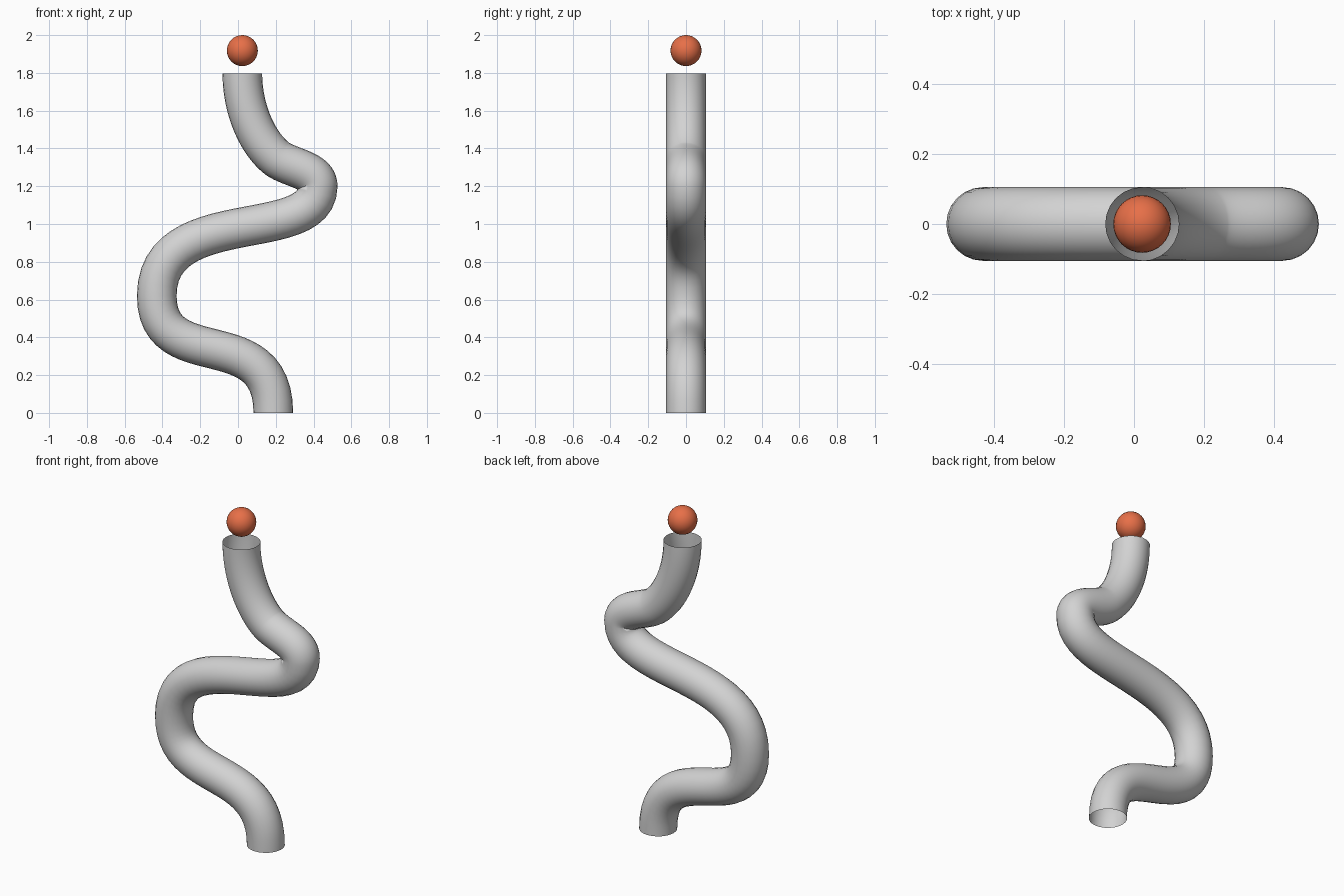
import bpy

if "Cube" in bpy.data.objects:
    bpy.data.objects.remove(bpy.data.objects["Cube"])


def material(name, rgb):
    m = bpy.data.materials.new(name)
    m.diffuse_color = (*rgb, 1)
    m.use_nodes = True
    m.node_tree.nodes["Principled BSDF"].inputs["Base Color"].default_value = m.diffuse_color
    return m


grey = material("light_grey", (0.65, 0.65, 0.65))
orange = material("burnt_orange", (0.8, 0.16, 0.065))

# Winding tube: (point, handle before, handle after) as x, z pairs
path = [
    ((0.187, 0.0), (0.187, -0.2), (0.187, 0.5)),
    ((-0.43, 0.62), (-0.43, 0.19), (-0.43, 1.12)),
    ((0.422, 1.2), (0.422, 0.88), (0.422, 1.289)),
    ((0.199, 1.353), (0.262, 1.298), (0.098, 1.438)),
    ((0.023, 1.798), (0.023, 1.613), (0.023, 1.95)),
]
curve = bpy.data.curves.new("tube", "CURVE")
curve.dimensions = "3D"
curve.resolution_u = 24
curve.bevel_depth = 0.105
curve.bevel_resolution = 10
curve.use_fill_caps = False          # both ends are open
spline = curve.splines.new("BEZIER")
spline.bezier_points.add(len(path) - 1)
for bp, (co, left, right) in zip(spline.bezier_points, path):
    bp.handle_left_type = bp.handle_right_type = "FREE"
    bp.co = (co[0], 0, co[1])
    bp.handle_left = (left[0], 0, left[1])
    bp.handle_right = (right[0], 0, right[1])
tube = bpy.data.objects.new("tube", curve)
bpy.context.collection.objects.link(tube)
curve.materials.append(grey)
bpy.context.view_layer.objects.active = tube
tube.select_set(True)
bpy.ops.object.convert(target="MESH")
bpy.ops.object.shade_smooth()

# Ball floating over the open top
bpy.ops.mesh.primitive_uv_sphere_add(segments=32, ring_count=16, radius=0.082,
                                     location=(0.023, 0, 1.918))
ball = bpy.context.object
ball.name = "ball"
ball.data.materials.append(orange)
bpy.ops.object.shade_smooth()
